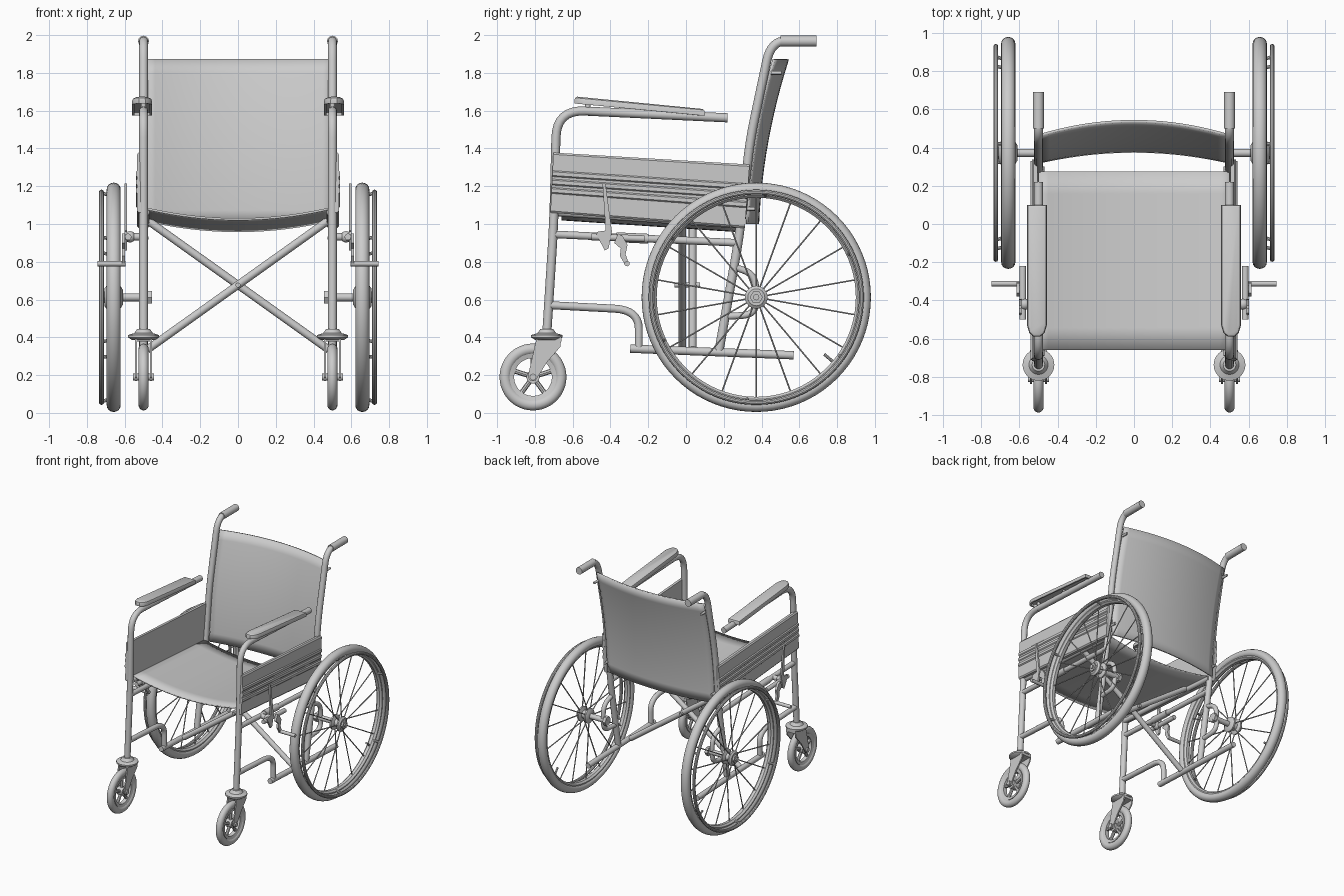
import bpy, bmesh
from math import sin, cos, pi, radians
from mathutils import Vector

if "Cube" in bpy.data.objects:
    bpy.data.objects.remove(bpy.data.objects["Cube"])


def finish(ob, mirror=True, angle=35):
    bpy.ops.object.select_all(action='DESELECT')
    ob.select_set(True)
    bpy.context.view_layer.objects.active = ob
    bpy.ops.object.shade_smooth_by_angle(angle=radians(angle))
    if mirror:
        ob.modifiers.new("mirror", 'MIRROR')
    return ob


def from_bmesh(name, bm, mirror=True):
    bmesh.ops.remove_doubles(bm, verts=bm.verts, dist=1e-5)
    bmesh.ops.recalc_face_normals(bm, faces=bm.faces)
    me = bpy.data.meshes.new(name)
    bm.to_mesh(me)
    bm.free()
    ob = bpy.data.objects.new(name, me)
    bpy.context.collection.objects.link(ob)
    return finish(ob, mirror)


def loft(name, rings, mirror=True):
    """Skin closed rings of 3D points and cap both ends."""
    bm = bmesh.new()
    vs = [[bm.verts.new(p) for p in r] for r in rings]
    n = len(rings[0])
    for a, b in zip(vs, vs[1:]):
        for i in range(n):
            bm.faces.new((a[i], a[(i + 1) % n], b[(i + 1) % n], b[i]))
    bm.faces.new(vs[0])
    bm.faces.new(vs[-1])
    return from_bmesh(name, bm, mirror)


def plate(name, yz, x0, x1):
    return loft(name, [[(x, y, z) for y, z in yz] for x in (x0, x1)])


def lathe(name, profile, y, z, x=0.0, seg=64):
    """Spin a closed (radius, x) profile about an axis parallel to x."""
    bm = bmesh.new()
    vs = [[bm.verts.new((x + px, y + r * cos(2 * pi * k / seg), z + r * sin(2 * pi * k / seg)))
           for r, px in profile] for k in range(seg)]
    n = len(profile)
    for k in range(seg):
        a, b = vs[k], vs[(k + 1) % seg]
        for i in range(n):
            bm.faces.new((a[i], a[(i + 1) % n], b[(i + 1) % n], b[i]))
    return from_bmesh(name, bm)


def disc(name, r, x0, x1, y, z, seg=24):
    return lathe(name, [(0, x0), (r, x0), (r, x1), (0, x1)], y, z, 0, seg)


def oval(r, a, b, n=16):
    return [(r + a * cos(2 * pi * i / n), b * sin(2 * pi * i / n)) for i in range(n)]


def tubes(name, paths, r, bend=0.1, mirror=True, res=4):
    """Round tubes along point paths, with rounded bends."""
    cu = bpy.data.curves.new(name, 'CURVE')
    cu.dimensions, cu.bevel_depth, cu.bevel_resolution, cu.use_fill_caps = '3D', r, res, True
    for path in paths:
        p = [Vector(q) for q in path]
        out = [p[0]]
        for a, b, c in zip(p, p[1:], p[2:]):
            s = b + (a - b).normalized() * min(bend, (a - b).length * 0.48)
            e = b + (c - b).normalized() * min(bend, (c - b).length * 0.48)
            out += [s * (1 - t) ** 2 + b * 2 * t * (1 - t) + e * t * t for t in [i / 8 for i in range(9)]]
        out.append(p[-1])
        sp = cu.splines.new('POLY')
        sp.points.add(len(out) - 1)
        for pt, q in zip(sp.points, out):
            pt.co = (*q, 1)
    ob = bpy.data.objects.new(name, cu)
    bpy.context.collection.objects.link(ob)
    bpy.ops.object.select_all(action='DESELECT')
    ob.select_set(True)
    bpy.context.view_layer.objects.active = ob
    bpy.ops.object.convert(target='MESH')
    return finish(bpy.context.object, mirror, 40)


def sheet(name, func, nu, nv, thick):
    """Thin cloth surface from func(u, v)."""
    bm = bmesh.new()
    g = [[bm.verts.new(func(i / nu * 2 - 1, j / nv)) for j in range(nv + 1)] for i in range(nu + 1)]
    for i in range(nu):
        for j in range(nv):
            bm.faces.new((g[i][j], g[i + 1][j], g[i + 1][j + 1], g[i][j + 1]))
    ob = from_bmesh(name, bm, False)
    m = ob.modifiers.new("thickness", 'SOLIDIFY')
    m.thickness, m.offset = thick, 0
    return ob


X = 0.5
# Side frame tubing
tubes("front_post_and_arm_tube", [[(X, -0.737, 0.42), (X, -0.70, 1.0), (X, -0.685, 1.605), (X, 0.22, 1.562)]], 0.024, 0.15)
tubes("back_post", [[(X, 0.175, 0.33), (X, 0.28, 0.92), (X, 0.34, 1.45), (X, 0.45, 1.97), (X, 0.62, 1.97)]], 0.024, 0.11)
tubes("push_grip", [[(X, 0.50, 1.968), (X, 0.69, 1.968)]], 0.029)
tubes("lower_rail", [[(X, -0.295, 0.34), (X, 0.57, 0.305)]], 0.022)
tubes("front_lower_tube", [[(X, -0.72, 0.57), (X, -0.25, 0.545), (X, -0.25, 0.34)]], 0.021, 0.13)
tubes("upper_rail", [[(X, -0.70, 0.945), (X, 0.28, 0.90)]], 0.02)
tubes("seat_rail", [[(0.488, -0.69, 1.062), (0.488, 0.30, 0.995)]], 0.02)
tubes("axle_bracket", [[(X, 0.25, 0.775), (X, 0.36, 0.735), (X, 0.375, 0.62), (X, 0.36, 0.52), (X, 0.205, 0.51)]], 0.018, 0.06)

# Folding cross brace
tubes("cross_brace", [[(-0.48, -0.02, 0.335), (0.48, -0.02, 1.02)],
                      [(0.48, 0.035, 0.335), (-0.48, 0.035, 1.02)]], 0.021, mirror=False)
tubes("cross_brace_bolt", [[(0, -0.06, 0.677), (0, 0.075, 0.677)]], 0.013, mirror=False)

# Seat and backrest cloth
sheet("seat", lambda u, v: (0.5 * u, -0.66 + 0.935 * v, 1.085 - 0.062 * v - 0.06 * (1 - u * u)), 20, 8, 0.012)


def back_point(u, v):
    side = 0.325 + 0.02 * v + 0.12 * v * v
    return (u * 0.49, side + (0.055 + 0.018 * v) * (1 - u * u), 1.0 + 0.872 * v)


sheet("backrest", back_point, 20, 12, 0.014)
for i, z in enumerate((1.08, 1.80)):
    tubes(f"backrest_screw_{i}", [[(0.49, 0.31 + 0.14 * i, z), (0.49, 0.365 + 0.14 * i, z)]], 0.01)

# Ribbed skirt panel: one cross-section (x, height fraction) run front to rear
ribs = [(0.526, 0), (0.534, 0.03), (0.534, 0.28)]
for f in (0.32, 0.46, 0.60):
    ribs += [(0.534, f), (0.541, f + 0.02), (0.541, f + 0.08), (0.534, f + 0.10)]
ribs += [(0.534, 0.97), (0.526, 1), (0.505, 1), (0.505, 0)]
loft("skirt_panel", [[(x, y0 + (y1 - y0) * f, z0 + (z1 - z0) * f) for x, f in ribs]
                     for y0, y1, z0, z1 in ((-0.718, -0.702, 1.06, 1.378), (0.312, 0.337, 0.978, 1.315))])

# Armrest pad with hollow underside
outline = [(0.456, 0.10), (0.56, 0.10), (0.56, -0.53), (0.548, -0.57), (0.525, -0.59),
           (0.491, -0.59), (0.468, -0.57), (0.456, -0.53)]


def pad_ring(inset, h):
    cx, cy = 0.508, -0.245
    sx, sy = 1 - inset / 0.052, 1 - inset / 0.345
    return [(cx + (x - cx) * sx, cy + (y - cy) * sy, 1.638 - 0.094 * (y + 0.59) + h) for x, y in outline]


loft("armrest_pad", [pad_ring(*p) for p in ((0.013, 0.018), (0.012, 0), (0, 0), (0, 0.02), (0.004, 0.03), (0.014, 0.036))])
tubes("armrest_peg", [[(X, y, 1.575), (X, y, 1.65 - 0.094 * (y + 0.59))] for y in (-0.52, -0.22, 0.06)], 0.014)

# Large rear wheel
WX, WY, WZ = 0.658, 0.372, 0.612
lathe("rear_tire", oval(0.573, 0.034, 0.037), WY, WZ, WX, 80)
lathe("rear_rim", [(0.527, -0.012), (0.527, 0.012), (0.54, 0.026), (0.56, 0.026), (0.56, -0.026), (0.54, -0.026)], WY, WZ, WX, 80)
lathe("push_rim", oval(0.557, 0.013, 0.013, 10), WY, WZ, 0.723, 80)
around = lambda x, r, a, y=WY, z=WZ: (x, y + r * cos(a), z + r * sin(a))
tubes("push_rim_spacer", [[around(0.66, 0.535, radians(25 + 60 * k)), around(0.723, 0.555, radians(25 + 60 * k))]
                          for k in range(6)], 0.009, res=2)
tubes("rear_spokes", [[around(0.63 if k % 2 else 0.69, 0.05, radians(10 + 20 * k)),
                       around(WX, 0.532, radians(10 + 20 * k))] for k in range(18)], 0.0045, res=1)
tubes("valve", [[around(WX, 0.53, radians(-40)), around(0.665, 0.47, radians(-40))]], 0.008, res=2)
lathe("rear_hub", [(0, 0.61), (0.04, 0.61), (0.06, 0.622), (0.06, 0.635), (0.032, 0.645), (0.032, 0.675),
                   (0.06, 0.685), (0.06, 0.697), (0.045, 0.708), (0, 0.708)], WY, WZ, 0, 32)
disc("axle_nut", 0.034, 0.70, 0.722, WY, WZ, 6)
disc("axle_cap", 0.016, 0.70, 0.732, WY, WZ, 16)
disc("axle", 0.021, 0.455, 0.63, WY, WZ)
disc("axle_flange", 0.038, 0.456, 0.482, WY, WZ, 6)

# Front caster
CY, CZ = -0.81, 0.19
lathe("caster_tire", oval(0.147, 0.03, 0.027), CY, CZ, X, 48)
lathe("caster_rim", [(0.10, -0.016), (0.10, 0.016), (0.124, 0.022), (0.124, -0.022)], CY, CZ, X, 48)
disc("caster_hub", 0.034, X - 0.026, X + 0.026, CY, CZ)
tubes("caster_spokes", [[around(X, 0.02, radians(90 + 72 * k), CY, CZ), around(X, 0.106, radians(90 + 72 * k), CY, CZ)]
                        for k in range(5)], 0.013, res=2)
leg = [(-0.79, 0.40), (-0.66, 0.40), (-0.665, 0.35), (-0.735, 0.27), (-0.785, 0.19),
       (-0.798, 0.168), (-0.822, 0.168), (-0.838, 0.19)]
plate("fork_leg_outer", leg, X + 0.034, X + 0.044)
plate("fork_leg_inner", leg, X - 0.044, X - 0.034)
plate("fork_crown", [(-0.79, 0.378), (-0.66, 0.378), (-0.66, 0.402), (-0.79, 0.402)], X - 0.044, X + 0.044)
disc("caster_bolt", 0.018, X - 0.055, X + 0.055, CY, CZ, 12)
collar = [(0.06, 0.385), (0.083, 0.40), (0.083, 0.412), (0.05, 0.422), (0.033, 0.445)]
loft("caster_collar", [[(X + r * cos(2 * pi * k / 32), -0.737 + r * sin(2 * pi * k / 32), z) for k in range(32)]
                       for r, z in collar])

# Wheel brake
plate("brake_lever", [(-0.442, 1.215), (-0.426, 1.215), (-0.392, 0.96), (-0.41, 0.87), (-0.43, 0.86),
                      (-0.475, 0.945), (-0.465, 0.96), (-0.425, 0.965)], 0.588, 0.602)
tubes("brake_slide", [[(0.582, -0.50, 0.932), (0.582, -0.22, 0.922)]], 0.018)
tubes("brake_clamp", [[(0.49, -0.42, 0.932), (0.59, -0.42, 0.932)]], 0.02)
tubes("rail_sleeve", [[(X, -0.37, 0.93), (X, -0.20, 0.922)]], 0.026)
bm = bmesh.new()
bmesh.ops.create_uvsphere(bm, u_segments=16, v_segments=10, radius=0.03)
bmesh.ops.translate(bm, verts=bm.verts, vec=(0.572, -0.42, 0.932))
from_bmesh("brake_pivot", bm)
plate("brake_hook", [(-0.36, 0.95), (-0.335, 0.935), (-0.31, 0.89), (-0.32, 0.84), (-0.30, 0.785), (-0.32, 0.78),
                     (-0.35, 0.83), (-0.345, 0.87), (-0.38, 0.90)], 0.598, 0.615)
tubes("brake_bar", [[(0.595, -0.312, 0.79), (0.745, -0.312, 0.79)]], 0.014)
